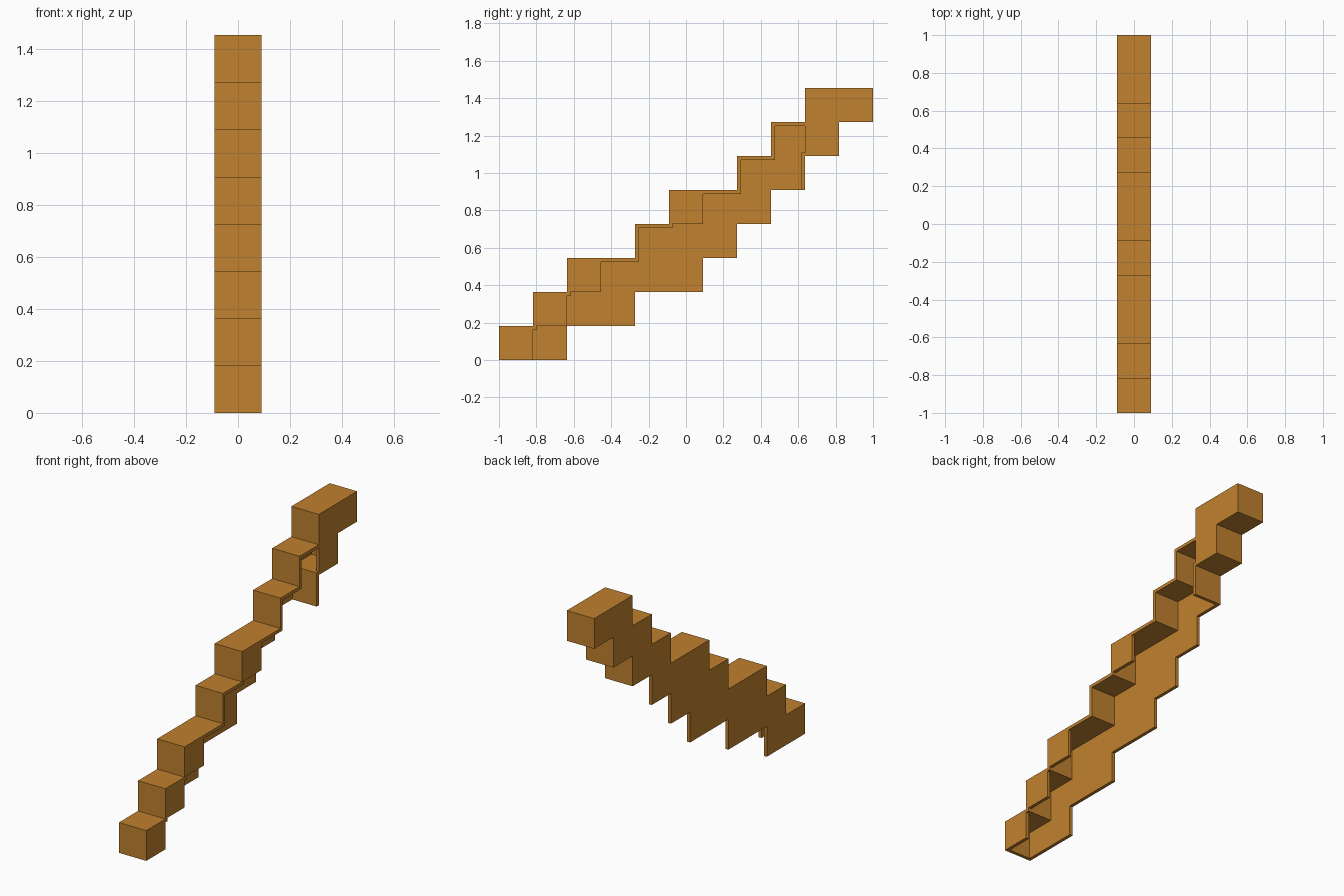
import bpy
import bmesh

cube = bpy.data.objects.get("Cube")
if cube:
    bpy.data.objects.remove(cube, do_unlink=True)

U = 2 / 11        # one step
HALF = U / 2      # half the width
T = 0.02          # board thickness

wood = bpy.data.materials.new("warm_brown")
wood.use_nodes = True
wood.diffuse_color = (0.53, 0.22, 0.028, 1)
wood.node_tree.nodes["Principled BSDF"].inputs["Base Color"].default_value = wood.diffuse_color


def steps(cells):
    """Turn (column, row) grid corners into y, z positions."""
    return [(c * U - 1, r * U) for c, r in cells]


def extrude_profile(name, outline, x0, x1):
    """Solid made from a y-z outline running from x0 to x1."""
    bm = bmesh.new()
    face = bm.faces.new([bm.verts.new((x0, y, z)) for y, z in outline])
    result = bmesh.ops.extrude_face_region(bm, geom=[face])
    moved = [v for v in result["geom"] if isinstance(v, bmesh.types.BMVert)]
    bmesh.ops.translate(bm, verts=moved, vec=(x1 - x0, 0, 0))
    bmesh.ops.recalc_face_normals(bm, faces=bm.faces)
    mesh = bpy.data.meshes.new(name)
    bm.to_mesh(mesh)
    bm.free()
    mesh.materials.append(wood)
    obj = bpy.data.objects.new(name, mesh)
    bpy.context.collection.objects.link(obj)
    return obj


# Stepped upper edge, built from the front column of each row
starts = [0, 1, 2, 4, 5, 7, 8, 9]
top_cells = []
for row, col in enumerate(starts):
    top_cells += [(col, row), (col, row + 1)]
top_cells.append((11, 8))

# Stepped lower edge, built from the back column of each row
ends = [2, 4, 6, 7, 8, 9, 10, 11]
under_cells = []
for row in reversed(range(8)):
    under_cells += [(ends[row], row + 1), (ends[row], row)]

# Full side wall
extrude_profile("side_wall", steps(top_cells + under_cells[1:]), -HALF, -HALF + T)

# Treads and risers, wrapping round the head of the stair to the closed back
top = steps(top_cells)
back = steps(under_cells[1:6])
inner_back = [(y - T, z + T) for y, z in back]
inner_back[-1] = (back[-1][0] - T, back[-1][1])
inner_top = [(y + T, z - T) for y, z in top]
inner_top[0] = (top[0][0] + T, top[0][1])
inner_top[-1] = (top[-1][0] - T, top[-1][1] - T)
extrude_profile("treads_and_risers",
                top + back + inner_back[::-1] + inner_top[::-1],
                -HALF + T, HALF)

# Square panels on the open side
for col, row in [(0, 0), (1, 1), (2, 2), (5, 4)]:
    corners = [(col, row), (col + 1, row), (col + 1, row + 1), (col, row + 1)]
    extrude_profile(f"side_panel_{row}", steps(corners), HALF - T, HALF)

# Stepped panel closing the head of the stair
head = [(9, 6), (10, 6), (10, 7), (11, 7), (11, 8), (9, 8)]
extrude_profile("head_panel", steps(head), HALF - T, HALF)
